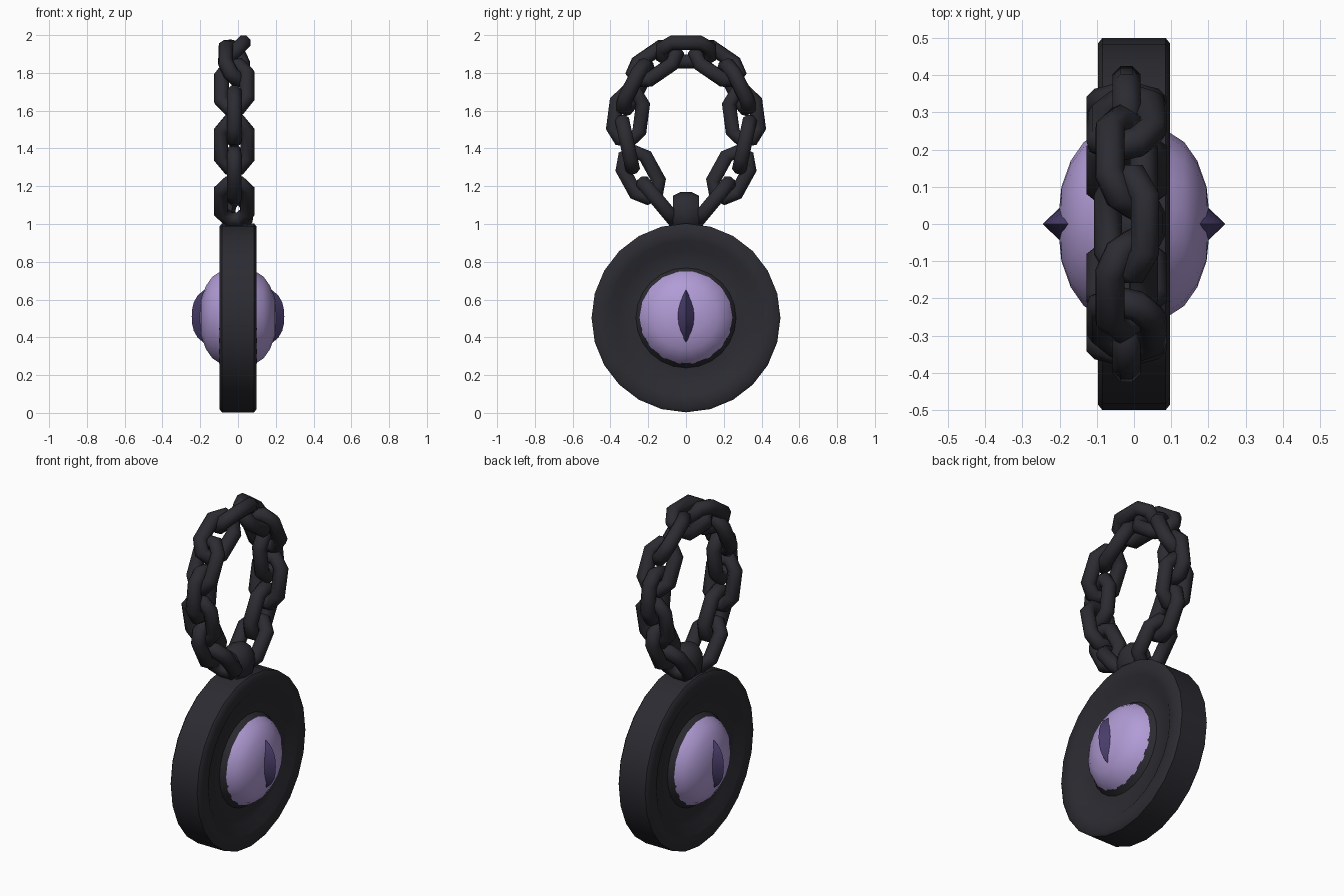
import bpy, bmesh
from math import sin, cos, pi, radians
from mathutils import Vector

if "Cube" in bpy.data.objects:
    bpy.data.objects.remove(bpy.data.objects["Cube"])


def material(name, rgb):
    m = bpy.data.materials.new(name)
    m.diffuse_color = (*rgb, 1)
    m.use_nodes = True
    m.node_tree.nodes["Principled BSDF"].inputs["Base Color"].default_value = m.diffuse_color
    return m


IRON = material("dark iron", (0.024, 0.024, 0.031))
LILAC = material("lilac eye", (0.44, 0.33, 0.67))
PLUM = material("plum pupil", (0.065, 0.045, 0.14))


def grid_mesh(name, rows, mat, close_u=True, close_v=False, angle=50):
    """Skin rows of points into a surface, joining ends where asked."""
    bm = bmesh.new()
    vs = [[bm.verts.new(p) for p in row] for row in rows]
    nu, nv = len(vs), len(vs[0])
    for i in range(nu if close_u else nu - 1):
        for j in range(nv if close_v else nv - 1):
            a, b = (i + 1) % nu, (j + 1) % nv
            bm.faces.new((vs[i][j], vs[a][j], vs[a][b], vs[i][b]))
    bmesh.ops.remove_doubles(bm, verts=bm.verts, dist=1e-5)
    bmesh.ops.recalc_face_normals(bm, faces=bm.faces)
    me = bpy.data.meshes.new(name)
    bm.to_mesh(me)
    bm.free()
    me.materials.append(mat)
    ob = bpy.data.objects.new(name, me)
    bpy.context.collection.objects.link(ob)
    bpy.ops.object.select_all(action='DESELECT')
    ob.select_set(True)
    bpy.context.view_layer.objects.active = ob
    bpy.ops.object.shade_smooth_by_angle(angle=radians(angle))
    return ob


def lathe(name, profile, mat, sides, zc):
    """Turn an (x, radius) profile about the x axis."""
    rows = [[(x, r * cos(2 * pi * i / sides), zc + r * sin(2 * pi * i / sides))
             for x, r in profile] for i in range(sides)]
    return grid_mesh(name, rows, mat)


# medallion disc with raised rim, recessed face and eye socket
half = [(0.1, 0.24), (0.065, 0.265), (0.062, 0.36), (0.095, 0.41),
        (0.097, 0.485), (0.085, 0.5)]
lathe("medallion", half + [(-x, r) for x, r in reversed(half)], IRON, 24, 0.503)

# bulging eye and slit pupil on both sides
dome = [(0.095, 0.246), (0.135, 0.22), (0.17, 0.17), (0.195, 0.1), (0.205, 0)]
for s, side in ((1, "right"), (-1, "left")):
    lathe("eye_" + side, [(s * x, r) for x, r in dome], LILAC, 18, 0.505)
    rows = []
    for k in range(9):
        t = -1 + k / 4
        w = 0.046 * (1 - t * t)
        x = 0.198 - 0.03 * t * t
        z = 0.51 + 0.15 * t
        rows.append([(s * x, -w, z), (s * (x + 0.047 * (1 - t ** 4)), 0, z), (s * x, w, z)])
    grid_mesh("pupil_" + side, rows, PLUM, close_u=False, close_v=True)


def tube(name, path, axis, ra, rb, mat, sides=8):
    """Closed tube; ra is the half thickness in the path plane, rb across it."""
    n = len(path)
    rows = []
    for i, p in enumerate(path):
        tan = (path[(i + 1) % n] - path[i - 1]).normalized()
        out = tan.cross(axis)
        rows.append([p + out * ra * cos(2 * pi * (j + .5) / sides)
                     + axis * rb * sin(2 * pi * (j + .5) / sides)
                     for j in range(sides)])
    return grid_mesh(name, rows, mat, close_v=True, angle=60)


# hanging lug on top of the disc
ring = [Vector((0.05 * cos(2 * pi * i / 12), 0, 1.06 + 0.075 * sin(2 * pi * i / 12)))
        for i in range(12)]
tube("lug", ring, Vector((0, 1, 0)), 0.038, 0.074, IRON)

# chain: link centres (y, z) and twist from the top link down one side
chain = [(0, 1.91, 45), (0.165, 1.85, -40), (0.27, 1.725, 75), (0.307, 1.57, 0),
         (0.31, 1.42, 90), (0.24, 1.26, 0), (0.145, 1.12, 90)]
outline = [(0.125, 0.028), (0.075, 0.07), (-0.075, 0.07), (-0.125, 0.028),
           (-0.125, -0.028), (-0.075, -0.07), (0.075, -0.07), (0.125, -0.028)]
X = Vector((1, 0, 0))
for i, (y, z, twist) in enumerate(chain):
    prev = chain[i - 1] if i else (-chain[1][0], chain[1][1])
    nxt = chain[i + 1] if i < len(chain) - 1 else (0.04, 1.02)
    for s in ((1, -1) if i else (1,)):
        c = Vector((-0.02, s * y, z))
        t = Vector((0, s * (nxt[0] - prev[0]), nxt[1] - prev[1])).normalized()
        n = Vector((0, -t.z * s, t.y * s))          # points away from the loop
        w = n * cos(radians(twist)) + X * sin(radians(twist))
        path = [c + t * a + w * b for a, b in outline]
        tube(f"chain_link_{i}_{'a' if s > 0 else 'b'}", path, t.cross(w), 0.041, 0.041, IRON)
